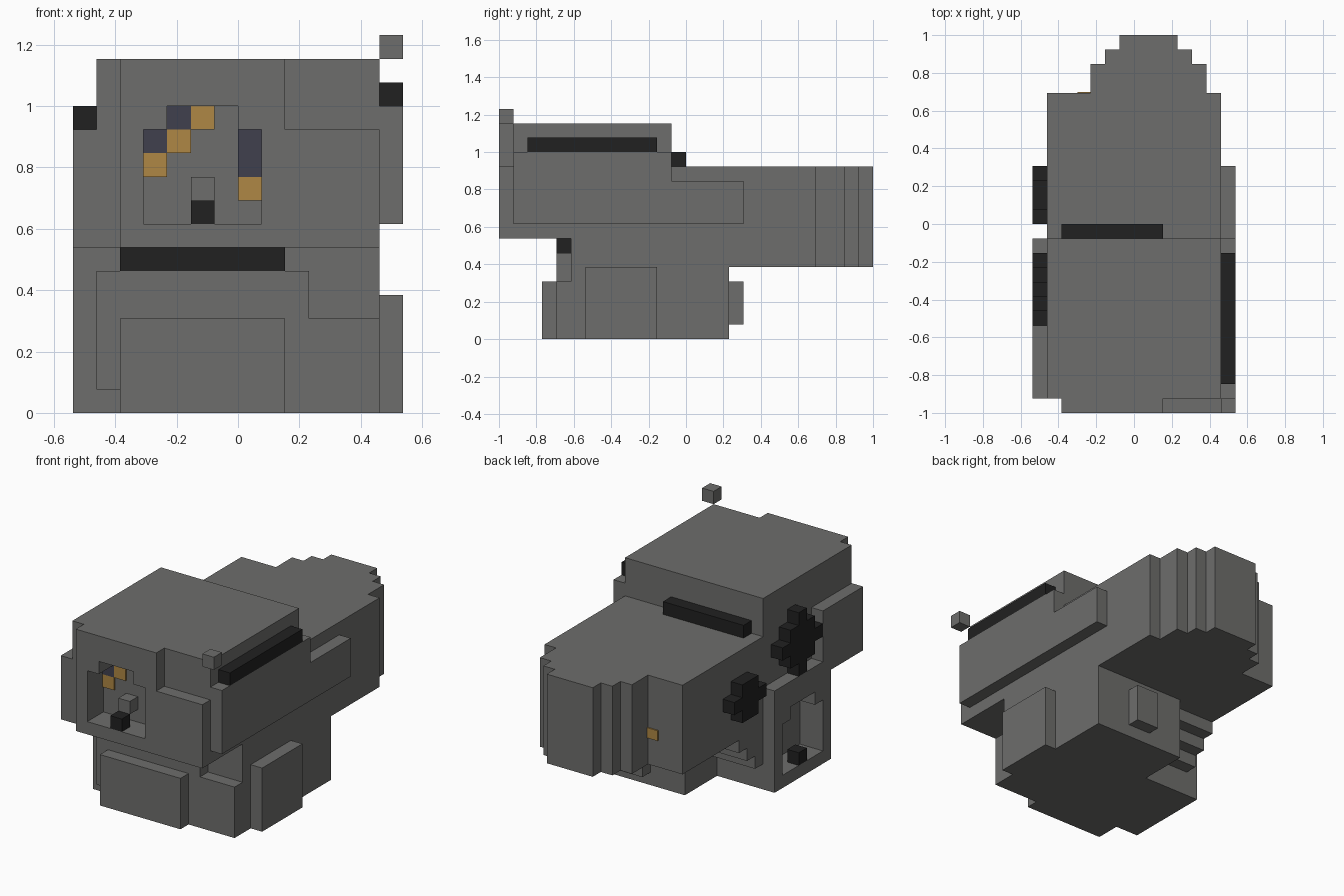
import bpy

if "Cube" in bpy.data.objects:
    bpy.data.objects.remove(bpy.data.objects["Cube"], do_unlink=True)

UNIT = 2 / 26  # one block of the grid


def material(name, r, g, b):
    m = bpy.data.materials.new(name)
    m.use_nodes = True
    m.diffuse_color = (r, g, b, 1)
    m.node_tree.nodes["Principled BSDF"].inputs["Base Color"].default_value = (r, g, b, 1)
    return m


grey = material("hull grey", 0.155, 0.155, 0.15)
black = material("trim black", 0.015, 0.015, 0.015)
orange = material("light orange", 0.43, 0.245, 0.058)
slate = material("glass slate", 0.051, 0.051, 0.076)


def place(p):
    """Grid coordinates to world coordinates."""
    return ((p[0] - 7) * UNIT, (p[1] - 13) * UNIT, p[2] * UNIT)


def prism(name, outline, axis, start, end, mat):
    """Extrude an outline in grid units along an axis."""
    def point(a, b, d):
        q = [a, b]
        q.insert(axis, d)
        return place(q)

    n = len(outline)
    verts = [point(a, b, d) for d in (start, end) for a, b in outline]
    faces = [tuple(range(n)), tuple(range(n, 2 * n))]
    faces += [(i, (i + 1) % n, n + (i + 1) % n, n + i) for i in range(n)]
    mesh = bpy.data.meshes.new(name)
    mesh.from_pydata(verts, [], faces)
    mesh.materials.append(mat)
    ob = bpy.data.objects.new(name, mesh)
    bpy.context.collection.objects.link(ob)
    bpy.context.view_layer.objects.active = ob
    bpy.ops.object.mode_set(mode='EDIT')
    bpy.ops.mesh.select_all(action='SELECT')
    bpy.ops.mesh.normals_make_consistent(inside=False)
    bpy.ops.object.mode_set(mode='OBJECT')
    return ob


def box(name, x, y, z, mat=grey):
    outline = [(x[0], y[0]), (x[1], y[0]), (x[1], y[1]), (x[0], y[1])]
    return prism(name, outline, 2, z[0], z[1], mat)


def cut_window(targets, left, bottom, axis):
    """Cut an arched recess two blocks deep."""
    arch = [(0, 0), (5, 0), (5, 4), (4, 4), (4, 5), (1, 5), (1, 4), (0, 4)]
    cutter = prism("window_cutter", [(left + a, bottom + b) for a, b in arch],
                   axis, -1, 2, grey)
    for ob in targets:
        mod = ob.modifiers.new("window", 'BOOLEAN')
        mod.operation = 'DIFFERENCE'
        mod.solver = 'EXACT'
        mod.object = cutter
        bpy.context.view_layer.objects.active = ob
        bpy.ops.object.modifier_apply(modifier=mod.name)
    bpy.data.objects.remove(cutter, do_unlink=True)


# Upper hull and its front plating
upper_hull = box("upper_hull", (1, 13), (1, 12), (7, 15))
front_panel = box("front_panel", (2, 9), (0, 1), (7, 15))
box("front_side_panel", (9, 13), (0, 1), (7, 12))
cut_window([upper_hull, front_panel], 3, 8, 1)

# Lower hull with a stepped back corner
lower_hull = box("lower_hull", (1, 13), (5, 12), (0, 7))
box("lower_hull_back", (5, 13), (12, 16), (0, 5))
stairs = [(12, 2), (13, 2), (13, 3), (14, 3), (14, 4), (15, 4), (15, 5), (12, 5)]
prism("corner_steps", stairs, 0, 1, 5, grey)
box("back_hatch", (8, 10), (16, 17), (1, 4))

# Lower front plating
plating = [(1, 1), (2, 1), (2, 0), (13, 0), (13, 4), (10, 4), (10, 6), (1, 6)]
prism("lower_front_plating", plating, 1, 4, 5, grey)
box("lower_front_panel", (2, 9), (3, 4), (0, 4))

# Tail narrowing in steps
half_tail = [(13, 12), (13, 22), (12, 22), (12, 24), (11, 24), (11, 25), (10, 25), (10, 26)]
other_half = [(6, 26), (6, 25), (5, 25), (5, 24), (4, 24), (4, 22), (1, 22), (1, 12)]
prism("tail", half_tail + other_half, 2, 5, 12, grey)
box("tail_light", (3.1, 4), (22, 22.1), (7.1, 7.9), orange)

# Side plates
side = [(1, 8), (17, 8), (17, 11), (12, 11), (12, 13), (1, 13)]
prism("upper_left_plate", side, 0, 13, 14, grey)
box("lower_left_plate", (13, 14), (6, 11), (0, 5))
box("upper_right_plate", (0, 1), (1, 6), (7, 12))
right_frame = box("right_window_frame", (0, 1), (5, 12), (0, 8))
cut_window([right_frame, lower_hull], 6, 1, 0)

# Dark trim bars
box("left_bar", (13, 14), (2, 11), (13, 14), black)
box("back_bar", (2, 9), (12, 13), (12, 13), black)
box("front_bar", (2, 9), (4, 5), (6, 7), black)
box("corner_beacon", (13, 14), (0, 1), (15, 16))

# Stepped round ornaments on the right side
large = [(8, 9), (7, 10), (6, 11), (7, 10), (8, 9)]
small = [(14, 16), (13, 17), (14, 16)]
for name, rows, base in (("large_disc", large, 8), ("small_disc", small, 7)):
    for k, span in enumerate(rows):
        box(f"{name}_row_{k + 1}", (0, 1), span, (base + k, base + k + 1), black)

# Window contents
box("front_window_block", (5, 6), (0, 1), (8, 9), black)
box("right_window_block", (0, 1), (8, 9), (1, 2), black)
box("front_window_seat", (5, 6), (1, 2), (9, 10))
panes = [(4, 12, 1, slate), (3, 11, 1, slate), (7, 10, 2, slate),
         (5, 12, 1, orange), (4, 11, 1, orange), (3, 10, 1, orange), (7, 9, 1, orange)]
for n, (x, z, height, mat) in enumerate(panes):
    box(f"window_pane_{n + 1}", (x, x + 1), (1.9, 2), (z, z + height), mat)
